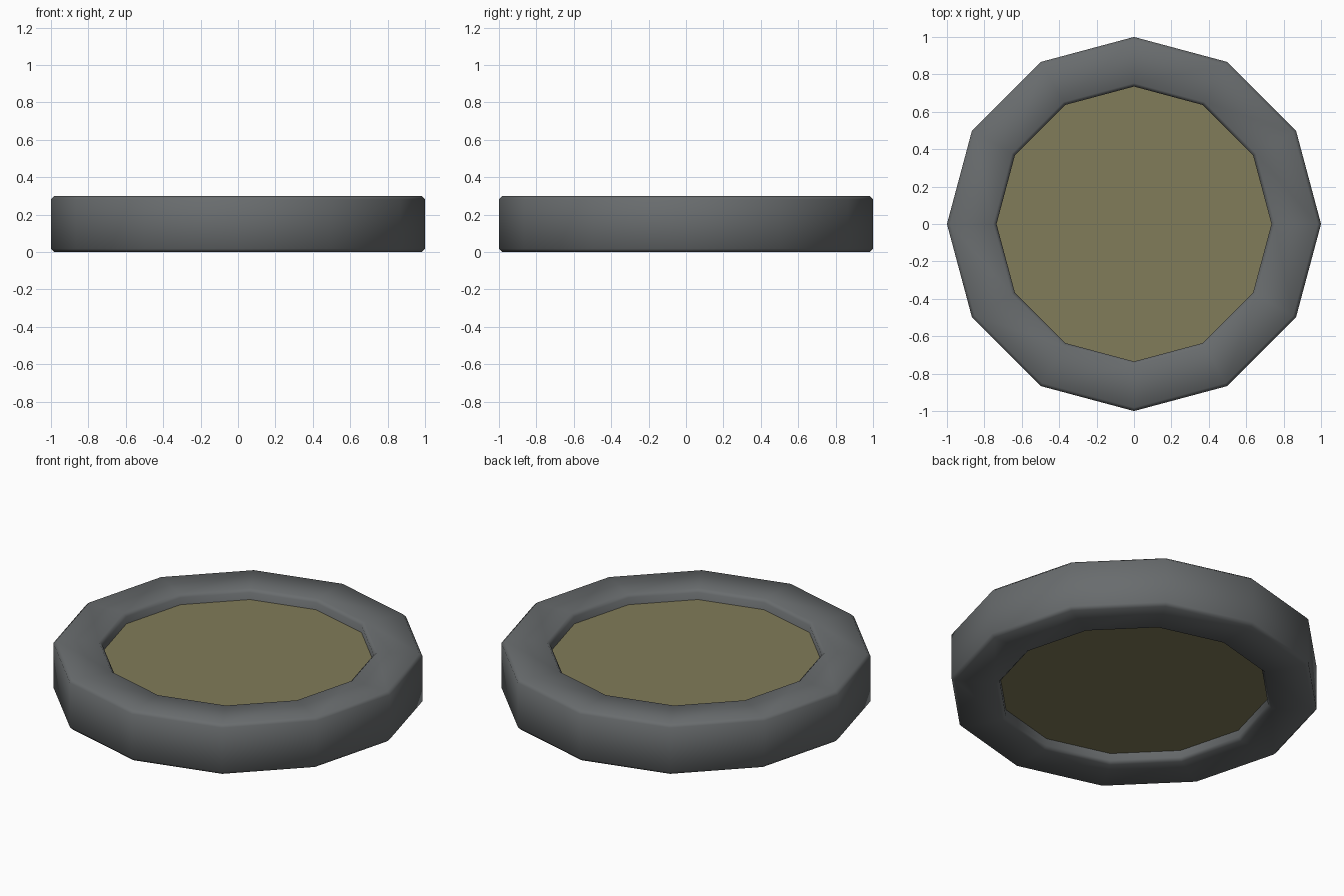
import bpy, bmesh, math

if "Cube" in bpy.data.objects:
    bpy.data.objects.remove(bpy.data.objects["Cube"])

SIDES = 12
OUTER, INNER, HEIGHT, CHAMFER = 1.0, 0.735, 0.30, 0.018


def finish(name, bm, angle):
    bmesh.ops.recalc_face_normals(bm, faces=bm.faces)
    mesh = bpy.data.meshes.new(name)
    bm.to_mesh(mesh)
    bm.free()
    obj = bpy.data.objects.new(name, mesh)
    bpy.context.collection.objects.link(obj)
    bpy.ops.object.select_all(action='DESELECT')
    obj.select_set(True)
    bpy.context.view_layer.objects.active = obj
    bpy.ops.object.shade_smooth_by_angle(angle=math.radians(angle))
    return obj


# Outer ring: chamfered rectangular section turned in twelve steps
c = CHAMFER
profile = [(OUTER, c), (OUTER, HEIGHT - c), (OUTER - c, HEIGHT), (INNER + c, HEIGHT),
           (INNER, HEIGHT - c), (INNER, c), (INNER + c, 0), (OUTER - c, 0)]
bm = bmesh.new()
loops = []
for i in range(SIDES):
    a = 2 * math.pi * i / SIDES
    loops.append([bm.verts.new((r * math.cos(a), r * math.sin(a), z)) for r, z in profile])
n = len(profile)
for i in range(SIDES):
    p, q = loops[i], loops[(i + 1) % SIDES]
    for j in range(n):
        k = (j + 1) % n
        bm.faces.new((p[j], q[j], q[k], p[k]))
finish("outer_ring", bm, 50)

# Recessed centre disc, set in from both faces
bm = bmesh.new()
rim = [bm.verts.new((INNER * math.cos(2 * math.pi * i / SIDES),
                     INNER * math.sin(2 * math.pi * i / SIDES), 0.06)) for i in range(SIDES)]
base = bm.faces.new(rim)
top = bmesh.ops.extrude_face_region(bm, geom=[base], use_keep_orig=True)
bmesh.ops.translate(bm, vec=(0, 0, 0.18),
                    verts=[g for g in top["geom"] if isinstance(g, bmesh.types.BMVert)])
disc = finish("centre_disc", bm, 40)

olive = bpy.data.materials.new("olive")
olive.diffuse_color = (0.22, 0.20, 0.10, 1)
olive.use_nodes = True
olive.node_tree.nodes["Principled BSDF"].inputs["Base Color"].default_value = olive.diffuse_color
disc.data.materials.append(olive)
ring_mat = bpy.data.materials.new("dark_grey")
ring_mat.diffuse_color = (0.14, 0.15, 0.155, 1)
ring_mat.use_nodes = True
ring_mat.node_tree.nodes["Principled BSDF"].inputs["Base Color"].default_value = ring_mat.diffuse_color
bpy.data.objects["outer_ring"].data.materials.append(ring_mat)
